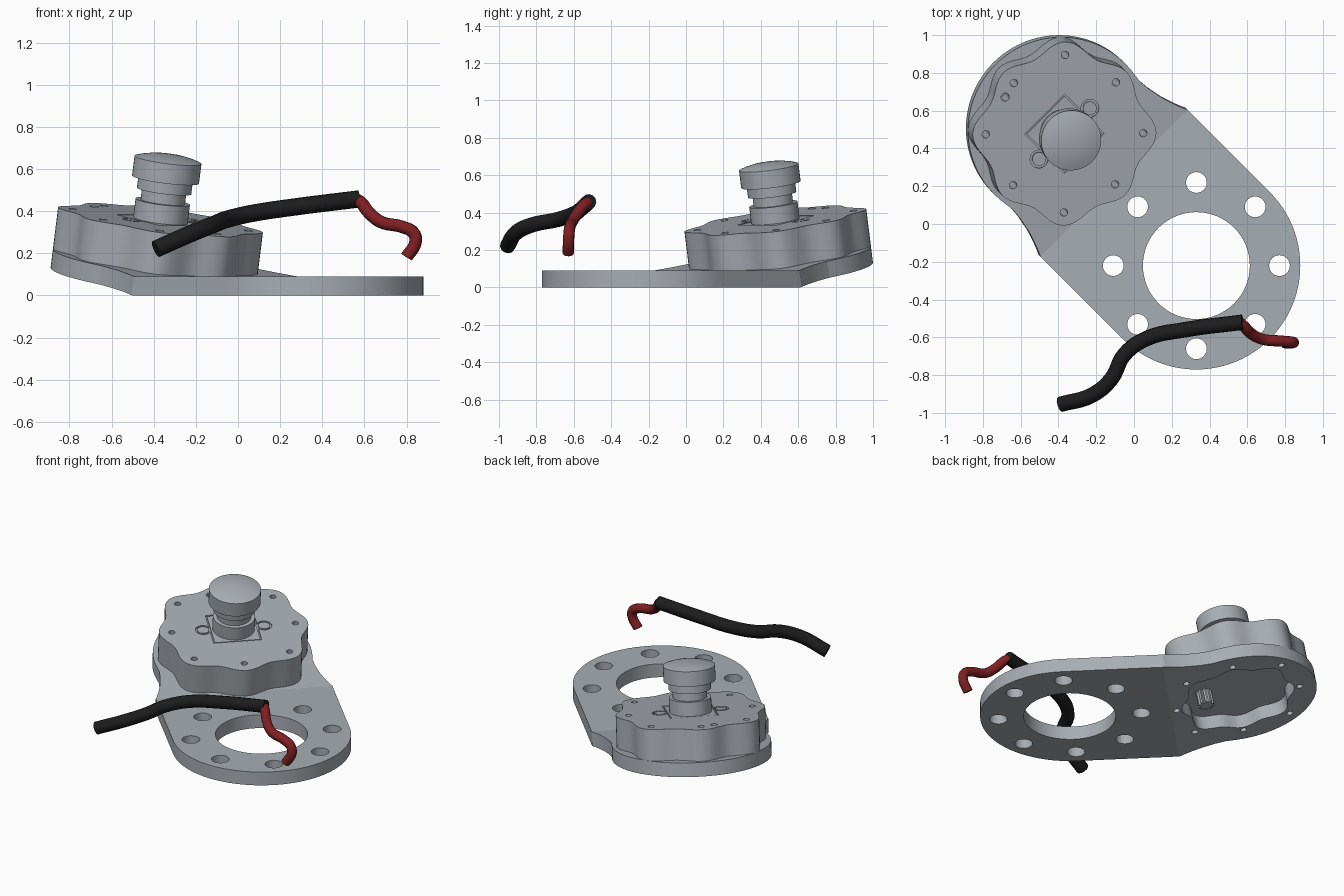
import bpy, bmesh, math
from math import sin, cos, pi, radians
from mathutils import Matrix, Vector

if "Cube" in bpy.data.objects:
    bpy.data.objects.remove(bpy.data.objects["Cube"], do_unlink=True)


def material(name, rgb, rough=0.5):
    m = bpy.data.materials.new(name)
    m.use_nodes = True
    m.diffuse_color = (*rgb, 1)
    bsdf = next(n for n in m.node_tree.nodes if n.type == 'BSDF_PRINCIPLED')
    bsdf.inputs["Base Color"].default_value = (*rgb, 1)
    bsdf.inputs["Roughness"].default_value = rough
    return m


METAL = material("brushed grey", (0.39, 0.42, 0.45))
BLACK = material("black rubber", (0.012, 0.012, 0.012))
RED = material("red wire", (0.21, 0.014, 0.016))

# Frames: x runs along the plate from the bend line, the upper half tilts by 10 degrees
TILT = radians(10)
FLAT = Matrix.Translation((-0.111, 0.221, 0)) @ Matrix.Rotation(radians(135), 4, 'Z')
RING_X, HEAD_X = -0.624, 0.42
HEAD = FLAT @ Matrix.Rotation(-TILT, 4, 'Y') @ Matrix.Translation((HEAD_X, 0, 0))
T = 0.09          # plate thickness
TOP = 0.29        # housing top in the tilted frame


def finish(ob, mat, matrix=Matrix(), angle=30):
    ob.data.materials.clear()
    ob.data.materials.append(mat)
    ob.matrix_world = matrix
    bpy.ops.object.select_all(action='DESELECT')
    ob.select_set(True)
    bpy.context.view_layer.objects.active = ob
    bpy.ops.object.shade_smooth_by_angle(angle=radians(angle))
    return ob


def link(name, bm):
    bmesh.ops.recalc_face_normals(bm, faces=bm.faces)
    me = bpy.data.meshes.new(name)
    bm.to_mesh(me)
    bm.free()
    ob = bpy.data.objects.new(name, me)
    bpy.context.collection.objects.link(ob)
    return ob


def prism(name, outline, z0, z1):
    bm = bmesh.new()
    face = bm.faces.new([bm.verts.new((x, y, z0)) for x, y in outline])
    up = bmesh.ops.extrude_face_region(bm, geom=[face])
    bmesh.ops.translate(bm, vec=(0, 0, z1 - z0),
                        verts=[v for v in up["geom"] if isinstance(v, bmesh.types.BMVert)])
    return link(name, bm)


def circle(x, y, r, n=32):
    return [(x + r * cos(2 * pi * i / n), y + r * sin(2 * pi * i / n)) for i in range(n)]


def lobed(x, scale=1.0, n=128):
    pts = []
    for i in range(n):
        a = 2 * pi * i / n
        r = scale * (0.452 + 0.025 * cos(8 * a) - 0.013 * cos(4 * a))
        pts.append((x + r * cos(a), r * sin(a)))
    return pts


def cut(ob, cutters, z0, z1):
    """Subtract a list of outlines, extruded from z0 to z1."""
    helpers = []
    for outline in cutters:
        c = prism("cutter", outline, z0, z1)
        c.hide_render = True
        m = ob.modifiers.new("cut", 'BOOLEAN')
        m.operation, m.solver, m.object = 'DIFFERENCE', 'EXACT', c
        helpers.append(c)
    bpy.context.view_layer.update()
    me = bpy.data.meshes.new_from_object(ob.evaluated_get(bpy.context.evaluated_depsgraph_get()))
    ob.modifiers.clear()
    ob.data = me
    for c in helpers:
        bpy.data.objects.remove(c, do_unlink=True)


def screw_holes(x, r):
    out = []
    for k in range(8):
        d = 0.42 if k % 2 else 0.385
        out.append(circle(x + d * cos(k * pi / 4), d * sin(k * pi / 4), r, 16))
    return out


# Bent mounting plate: half outline mirrored, drilled, then bent upward
half = [(RING_X + 0.55 * cos(a), 0.55 * sin(a))
        for a in (pi - i * pi / 2 / 24 for i in range(25))]
half += [(0.01, 0.55), (0.04, 0.536), (0.08, 0.521), (0.147, 0.50), (0.23, 0.484), (0.30, 0.478)]
a0 = radians(99)
half += [(HEAD_X + 0.49 * cos(a), 0.49 * sin(a)) for a in (a0 * (1 - i / 28) for i in range(29))]
outline = half + [(x, -y) for x, y in reversed(half[1:-1])]
plate = prism("mounting_plate", outline, 0, T)
holes = [circle(RING_X, 0, 0.283, 64), lobed(HEAD_X, 0.76)]
holes += [circle(RING_X + 0.44 * cos(k * pi / 4), 0.44 * sin(k * pi / 4), 0.055, 24)
          for k in range(8)]
for k, pt in enumerate(holes[2:]):     # bolt circle lies on the model axes
    assert len(pt) == 24
cut(plate, holes + screw_holes(HEAD_X, 0.02), -0.05, T + 0.05)
bm = bmesh.new()
bm.from_mesh(plate.data)
bmesh.ops.triangulate(bm, faces=bm.faces)
bmesh.ops.bisect_plane(bm, geom=bm.verts[:] + bm.edges[:] + bm.faces[:], dist=1e-5,
                       plane_co=(0, 0, 0), plane_no=(1, 0, 0))
bend = Matrix.Rotation(-TILT, 3, 'Y')
for v in bm.verts:
    if v.co.x > 1e-4:
        v.co = bend @ v.co
    elif v.co.x > -1e-4:
        v.co.x = -v.co.z * math.tan(TILT / 2)
bm.to_mesh(plate.data)
bm.free()
finish(plate, METAL, FLAT, 8)

# Lobed housing with screw holes, a locating hole and a shallow square recess
housing = prism("gear_housing", lobed(0), T, TOP)
cut(housing, screw_holes(0, 0.02) + [circle(0.365, 0.085, 0.022, 16)], T - 0.05, TOP + 0.05)
s = 0.15
cut(housing, [[(-s, -s), (s, -s), (s, s), (-s, s)],
              circle(0, 0.19, 0.048), circle(0, -0.19, 0.048)], TOP - 0.012, TOP + 0.05)
finish(housing, METAL, HEAD)

# Raised panel and bosses inside the recess leave a narrow seam
q = s - 0.008
panel = prism("recess_panel", [(-q, -q), (q, -q), (q, q), (-q, q)], TOP - 0.02, TOP - 0.002)
finish(panel, METAL, HEAD)
for side, label in ((1, "left"), (-1, "right")):
    boss = prism("recess_boss_" + label, circle(0, side * 0.19, 0.036), TOP - 0.02, TOP)
    finish(boss, METAL, HEAD)


def lathe(name, profile, n=48):
    bm = bmesh.new()
    pts = [bm.verts.new((r, 0, z)) for r, z in profile]
    edges = [bm.edges.new(p) for p in zip(pts, pts[1:])]
    bmesh.ops.spin(bm, geom=pts + edges, cent=(0, 0, 0), axis=(0, 0, 1),
                   angle=2 * pi, steps=n)
    bmesh.ops.remove_doubles(bm, verts=bm.verts, dist=1e-5)
    return link(name, bm)


# Stepped knob with a domed cap
steps = [(0, -0.02), (0.13, -0.02), (0.13, 0.088), (0.106, 0.088), (0.106, 0.14),
         (0.13, 0.14), (0.13, 0.195), (0.16, 0.195), (0.16, 0.29),
         (0.13, 0.300), (0.09, 0.309), (0.045, 0.314), (0, 0.316)]
knob = lathe("stepped_knob", [(r, z + TOP) for r, z in steps])
finish(knob, METAL, HEAD)

# Small pinion in the pocket underneath
teeth = []
for i in range(10):
    for f, r in ((0, 0.036), (0.3, 0.036), (0.45, 0.05), (0.85, 0.05)):
        a = 2 * pi * (i + f) / 10
        teeth.append((-0.2 + r * cos(a), r * sin(a)))
finish(prism("pinion", teeth, -0.005, T + 0.01), METAL, HEAD)


def cable(name, points, radius, mat):
    cu = bpy.data.curves.new(name, 'CURVE')
    cu.dimensions = '3D'
    cu.bevel_depth, cu.bevel_resolution = radius, 4
    cu.use_fill_caps = True
    cu.resolution_u = 6
    sp = cu.splines.new('BEZIER')
    sp.bezier_points.add(len(points) - 1)
    for bp, p in zip(sp.bezier_points, points):
        bp.co = Vector(p)
        bp.handle_left_type = bp.handle_right_type = 'AUTO'
    ob = bpy.data.objects.new(name, cu)
    bpy.context.collection.objects.link(ob)
    bpy.context.view_layer.update()
    me = bpy.data.meshes.new_from_object(ob.evaluated_get(bpy.context.evaluated_depsgraph_get()))
    bpy.data.objects.remove(ob, do_unlink=True)
    ob = bpy.data.objects.new(name, me)
    bpy.context.collection.objects.link(ob)
    return finish(ob, mat, angle=40)


# Loose cable: black sheath with a red wire at its end
cable("black_cable", [(-0.39, -0.955, 0.22), (-0.22, -0.905, 0.295), (-0.12, -0.82, 0.335),
                      (-0.05, -0.69, 0.362), (0.07, -0.605, 0.39), (0.27, -0.56, 0.42),
                      (0.575, -0.52, 0.458)], 0.041, BLACK)
cable("red_wire", [(0.56, -0.522, 0.456), (0.585, -0.545, 0.44), (0.62, -0.58, 0.395),
                   (0.68, -0.61, 0.348), (0.78, -0.62, 0.325), (0.835, -0.625, 0.295),
                   (0.842, -0.628, 0.25), (0.80, -0.63, 0.182)], 0.03, RED)
